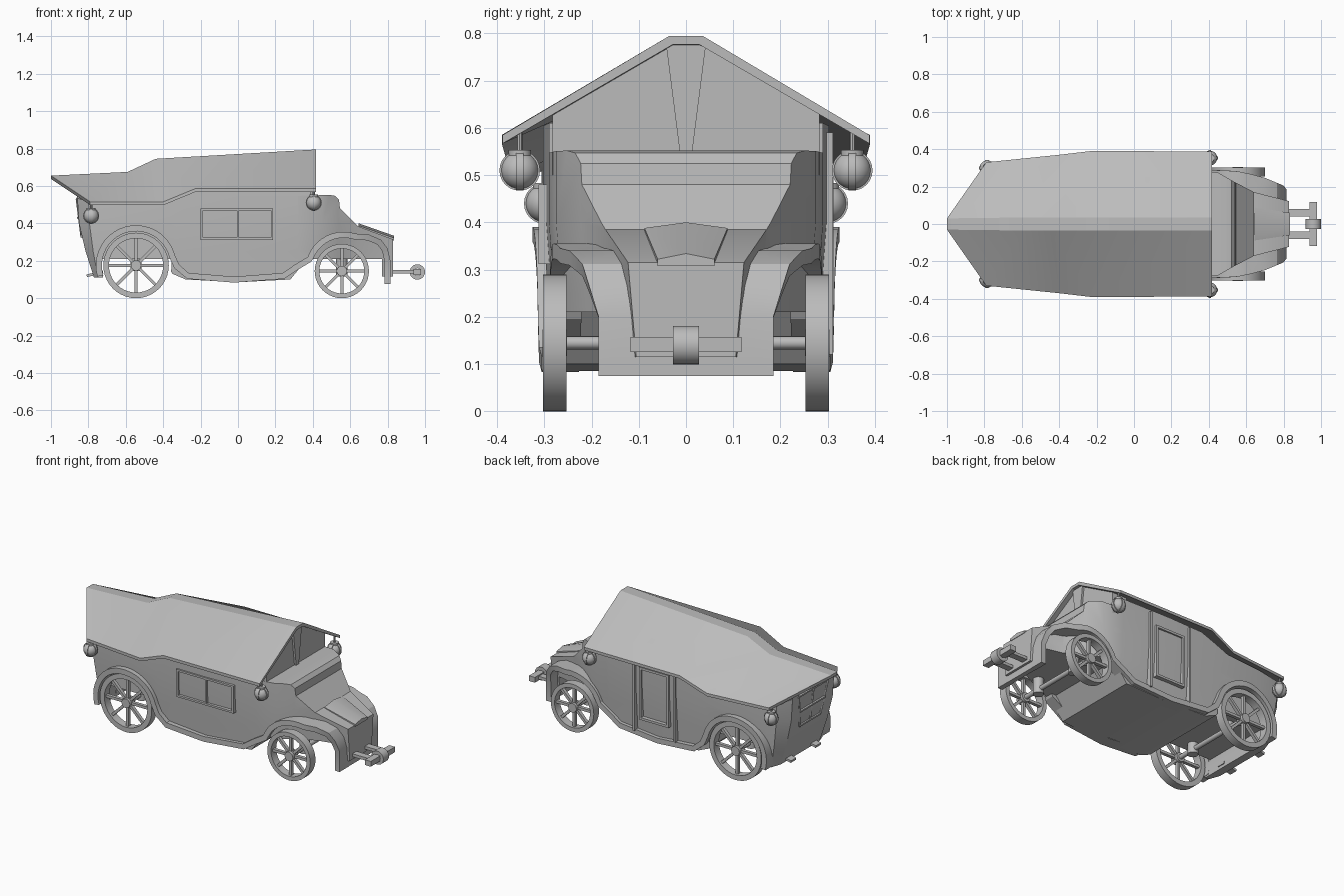
import bpy, bmesh, math
from mathutils import Matrix, Vector

old = bpy.data.objects.get("Cube")
if old:
    bpy.data.objects.remove(old)

GREY = (0.5, 0.5, 0.5, 1)
mat = bpy.data.materials.new("plain_grey")
mat.use_nodes = True
mat.diffuse_color = GREY
mat.node_tree.nodes["Principled BSDF"].inputs["Base Color"].default_value = GREY
parts = []


def interp(t, pts):
    """Piecewise linear lookup in (t, value) pairs."""
    if t <= pts[0][0]:
        return pts[0][1]
    for (a, va), (b, vb) in zip(pts, pts[1:]):
        if t <= b:
            return va + (vb - va) * (t - a) / (b - a)
    return pts[-1][1]


def finish(name, bm):
    bmesh.ops.recalc_face_normals(bm, faces=bm.faces)
    me = bpy.data.meshes.new(name)
    bm.to_mesh(me)
    bm.free()
    ob = bpy.data.objects.new(name, me)
    bpy.context.collection.objects.link(ob)
    me.materials.append(mat)
    parts.append(ob)
    return ob


def box(name, lo, hi, rot=None):
    bm = bmesh.new()
    lo, hi = Vector(lo), Vector(hi)
    size = Matrix.Diagonal((hi - lo).to_4d())
    size[3][3] = 1
    m = Matrix.Translation((lo + hi) / 2) @ (rot or Matrix()) @ size
    bmesh.ops.create_cube(bm, size=1, matrix=m)
    return finish(name, bm)


def rod(name, a, b, r, segs=16):
    a, b = Vector(a), Vector(b)
    bm = bmesh.new()
    m = Matrix.Translation((a + b) / 2) @ (b - a).to_track_quat('Z', 'Y').to_matrix().to_4x4()
    bmesh.ops.create_cone(bm, cap_ends=True, segments=segs, radius1=r, radius2=r,
                          depth=(b - a).length, matrix=m)
    return finish(name, bm)


def loft(name, rings, closed=False):
    """Skin rings of equal length; cap both ends unless the loft is closed."""
    bm = bmesh.new()
    vs = [[bm.verts.new(p) for p in ring] for ring in rings]
    n = len(vs[0])
    for k in range(len(vs) if closed else len(vs) - 1):
        a, b = vs[k], vs[(k + 1) % len(vs)]
        for i in range(n):
            j = (i + 1) % n
            bm.faces.new((a[i], a[j], b[j], b[i]))
    if not closed:
        bm.faces.new(vs[0])
        bm.faces.new(vs[-1])
    return finish(name, bm)


def hoop(name, c, r_in, r_out, half, turn=0, segs=40):
    rings = []
    spin = Matrix.Rotation(turn, 3, 'Z')
    for k in range(segs):
        t = 2 * math.pi * k / segs
        ring = []
        for r, h in ((r_in, -half), (r_out, -half), (r_out, half), (r_in, half)):
            p = Vector((r * math.cos(t), h, r * math.sin(t)))
            ring.append(Vector(c) + spin @ p)
        rings.append(ring)
    return loft(name, rings, closed=True)


def arc(cx, cz, r, a0, a1, n):
    return [(cx + r * math.cos(math.radians(a0 + (a1 - a0) * i / n)),
             cz + r * math.sin(math.radians(a0 + (a1 - a0) * i / n))) for i in range(n + 1)]


REAR, FRONT = (-.545, .175), (.555, .145)

# Body: side outline pulled to a plan width, with a curved tail
outline = [(-.86, .11), (-.86, .535), (-.80, .515), (-.42, .53), (-.23, .6), (.32, .61),
           (.32, .547), (.49, .552), (.52, .547), (.54, .525), (.545, .48), (.59, .435),
           (.64, .385), (.828, .315), (.828, .115), (.77, .115), (.77, .21), (.37, .21),
           (.28, .1), (0, .085), (-.28, .1), (-.35, .13)]
outline += arc(*REAR, .19, -10, 200, 20)
PLAN = [(-.86, .2), (-.80, .265), (-.65, .288), (-.33, .30), (0, .303), (.32, .29),
        (.45, .275), (.54, .223), (.64, .172), (.82, .13)]
TAIL = [(.11, .09), (.25, .045), (.4, .01), (.55, 0)]


def body_width(x, z):
    taper = interp(x, [(.4, .07), (.82, .2)])
    return interp(x, PLAN) * (1 - taper * max(0, .4 - z) / .3)


bm = bmesh.new()
base = bm.faces.new([bm.verts.new((x, -1, z)) for x, z in outline])
out = bmesh.ops.extrude_face_region(bm, geom=[base])
for v in out["geom"]:
    if isinstance(v, bmesh.types.BMVert):
        v.co.y = 1
cuts = [((x, 0, 0), (1, 0, 0)) for x, _ in PLAN[1:-1]]
cuts += [((0, 0, z), (0, 0, 1)) for z in (.25, .4)]
for co, no in cuts:
    bmesh.ops.bisect_plane(bm, geom=bm.verts[:] + bm.edges[:] + bm.faces[:],
                           plane_co=co, plane_no=no)
for v in bm.verts:
    x, y, z = v.co
    v.co.y = math.copysign(body_width(x, z), y)
    v.co.x += interp(z, TAIL) * interp(x, [(-.86, 1), (-.72, 0)])
bmesh.ops.triangulate(bm, faces=bm.faces)
finish("body", bm)
box("rear_floor", (-.76, -.22, .21), (-.34, .22, .42))

# Roof: eave to ridge to eave at four stations
ridge = [(-1, .03, .655), (-.59, .035, .675), (-.44, .035, .745), (.418, .035, .795)]
eave = [(-.79, .33, .515), (-.40, .37, .515), (-.23, .39, .585), (.418, .388, .585)]
T = .018
loft("roof", [[(e[0], -e[1], e[2]), (r[0], -r[1], r[2]), (r[0], r[1], r[2]),
               (e[0], e[1], e[2]), (e[0], e[1], e[2] - T), (r[0], r[1] - .008, r[2] - T),
               (r[0], .008 - r[1], r[2] - T), (e[0], -e[1], e[2] - T)]
              for r, e in zip(ridge, eave)])


def gable(name, x, half, low, shoulder, top, thick):
    prof = [(-half, low), (half, low), (half, shoulder), (.03, top), (-.03, top), (-half, shoulder)]
    return loft(name, [[(x + d, y, z) for y, z in prof] for d in (0, thick)])


gable("front_gable", .29, .283, .5, .632, .779, .1)
gable("rear_gable", -.86, .2, .5, .565, .645, .03)
loft("gable_post", [[(.38, -a, z), (.402, -a, z), (.402, a, z), (.38, a, z)]
                    for a, z in ((.012, .54), (.042, .775))])

# Fenders and running boards: one swept strip per side
path = arc(*REAR, .215, 196, 15, 20)
path += [(-.315, .18), (-.265, .135), (-.02, .115), (.24, .135), (.305, .18)]
path += arc(.565, .15, .205, 160, 72, 10)
path += [(.70, .34), (.765, .312), (.80, .265), (.815, .2), (.815, .075)]
OUTER = [(-.76, .31), (-.545, .325), (-.3, .312), (0, .305), (.3, .293), (.55, .283),
         (.68, .255), (.80, .205), (.815, .185)]
INNER = [(-.3, .23), (.5, .22), (.7, .14), (.815, .1)]
for s, side in ((1, "left"), (-1, "right")):
    rings = []
    for i, (x, z) in enumerate(path):
        a, b = path[max(i - 1, 0)], path[min(i + 1, len(path) - 1)]
        d = Vector((b[0] - a[0], b[1] - a[1])).normalized() * .032
        xi, zi = x + d.y, z - d.x
        yo, yi = s * interp(x, OUTER), s * interp(x, INNER)
        rings.append([(x, yi, z), (x, yo, z), (xi, yo, zi), (xi, yi, zi)])
    loft(side + "_fender", rings)
box("front_apron", (.785, -.18, .075), (.814, .18, .13))

# Hood hatch, crowned along the middle
loft("hood_hatch", [[(x, -w, z), (x, 0, z + .012), (x, w, z), (x, w, z - .014), (x, -w, z - .014)]
                    for x, w, z in ((.645, .088, .388), (.833, .06, .322))])

# Wheels, axles and chassis
for (cx, cz), tag, tyre in ((REAR, "rear", .03), (FRONT, "front", .025)):
    rod(tag + "_axle", (cx, -.26, cz), (cx, .26, cz), .014)
    for s, side in ((1, "left"), (-1, "right")):
        y, name = s * .278, side + "_" + tag
        hoop(name + "_wheel_rim", (cx, y, cz), cz - tyre, cz, .025)
        rod(name + "_hub", (cx, y - .026, cz), (cx, y + .026, cz), .028)
        for k in range(4):
            L = cz - tyre + .005
            box(f"{name}_spokes_{k}", (cx - L, y - .01, cz - .008), (cx + L, y + .01, cz + .008),
                Matrix.Rotation(k * math.pi / 4, 4, 'Y'))
        rod(name + "_joint", (cx, s * .15, cz - .03), (cx, s * .15, .23), .03)

# Tow coupling at the front and hooks at the tail
for s, side in ((1, "left"), (-1, "right")):
    box(side + "_tow_bar", (.78, s * .06 - .02, .132), (.945, s * .06 + .02, .15))
    box(side + "_tail_hook", (-.81, s * .12 - .025, .122), (-.72, s * .12 + .025, .136),
        Matrix.Rotation(-.2, 4, 'Y'))
box("tow_crossbar", (.938, -.117, .125), (.978, .117, .157))
hoop("tow_ring", (.959, 0, .14), .02, .041, .027, segs=24)

# Lanterns hung under the eave corners
for x, y, z, top, tag in ((.405, .352, .51, .595, "front"), (-.785, .3, .44, .52, "rear")):
    for s, side in ((1, "left"), (-1, "right")):
        name = f"{side}_{tag}_lantern"
        bm = bmesh.new()
        bmesh.ops.create_uvsphere(bm, u_segments=20, v_segments=12, radius=.04,
                                  matrix=Matrix.Translation((x, s * y, z)))
        finish(name, bm)
        for k in range(2):
            hoop(f"{name}_band_{k}", (x, s * y, z), .037, .043, .008,
                 turn=k * math.pi / 2, segs=24)
        rod(name + "_cap", (x, s * y, z + .03), (x, s * y, z + .043), .024)
        rod(name + "_hanger", (x, s * y, z + .03), (x, s * y, top), .006, 8)


# Side window, door and tail window trim
def frame(name, x0, x1, z0, z1, ya, yb, t):
    box(name + "_sill", (x0, ya, z0), (x1, yb, z0 + t))
    box(name + "_head", (x0, ya, z1 - t), (x1, yb, z1))
    box(name + "_post_a", (x0, ya, z0), (x0 + t, yb, z1))
    box(name + "_post_b", (x1 - t, ya, z0), (x1, yb, z1))


frame("window_frame", -.2, .188, .312, .48, -.312, -.28, .012)
box("window_mullion", (-.006, -.311, .32), (.006, -.28, .47))
frame("door_frame", -.1, .1, .2, .52, .27, .312, .014)
for x in (-.145, .13):
    box("door_post", (x, .27, .12), (x + .012, .311, .59))

# Tail window: flared frame with a cross
low, mid, high = [(interp(z, TAIL) - .86, w, z) for z, w in ((.33, .1), (.43, .12), (.53, .14))]
for s in (-1, 0, 1):
    rod("tail_window_bar", (low[0], s * low[1], low[2]), (high[0], s * high[1], high[2]), .009, 6)
for x, w, z in (low, mid, high):
    rod("tail_window_rail", (x, -w, z), (x, w, z), .009, 6)

# Smooth the rounded parts, keep the edges crisp
bpy.ops.object.select_all(action='DESELECT')
for ob in parts:
    ob.select_set(True)
bpy.context.view_layer.objects.active = parts[0]
bpy.ops.object.shade_smooth_by_angle(angle=math.radians(25))
